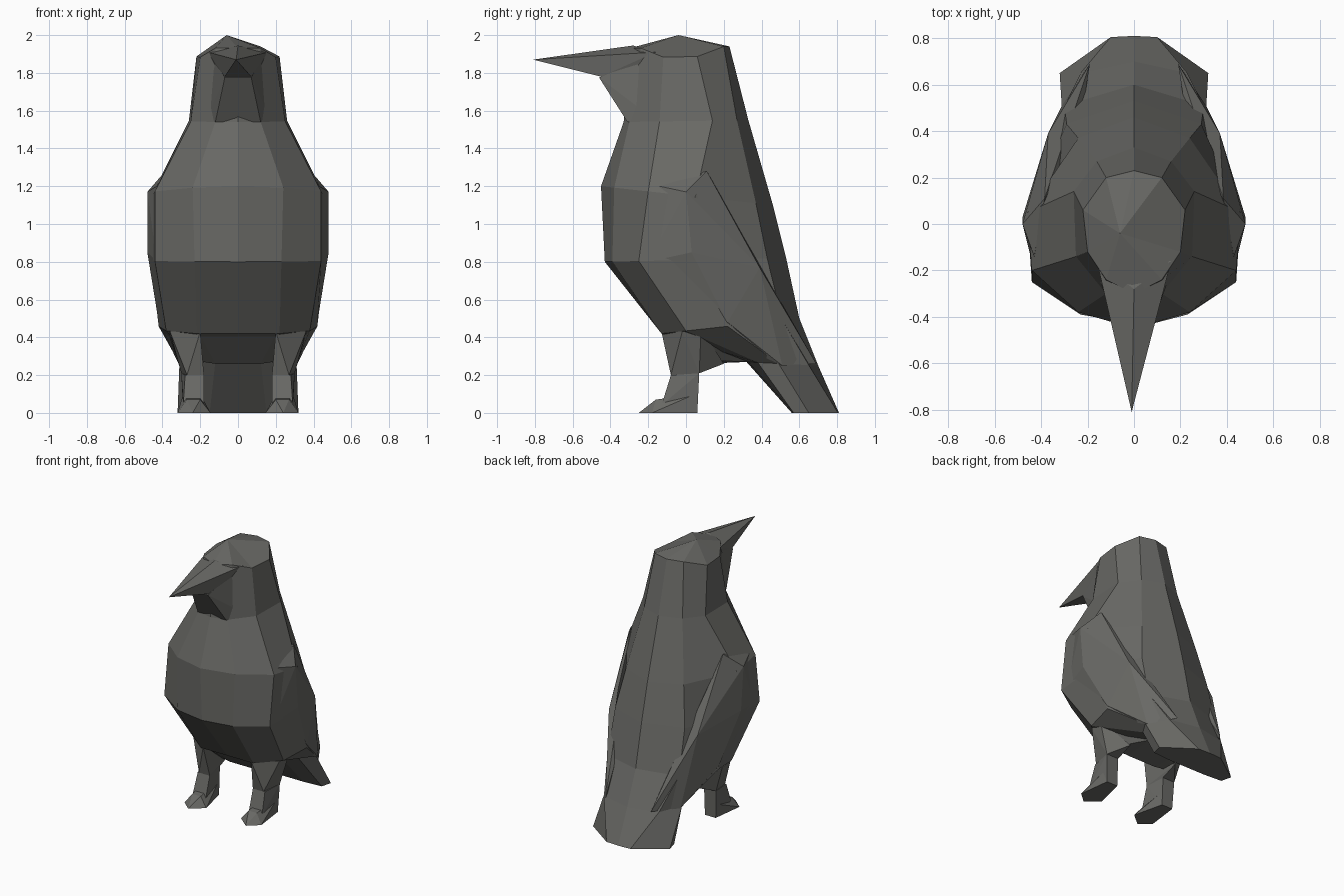
import bpy, bmesh

if "Cube" in bpy.data.objects:
    bpy.data.objects.remove(bpy.data.objects["Cube"])

mat = bpy.data.materials.new("dark_feather")
mat.diffuse_color = (.14, .14, .13, 1)
mat.use_nodes = True
mat.node_tree.nodes["Principled BSDF"].inputs["Base Color"].default_value = mat.diffuse_color


def finish(name, bm):
    bmesh.ops.recalc_face_normals(bm, faces=bm.faces[:])
    mesh = bpy.data.meshes.new(name)
    bm.to_mesh(mesh)
    bm.free()
    mesh.materials.append(mat)
    obj = bpy.data.objects.new(name, mesh)
    bpy.context.collection.objects.link(obj)
    return obj


def hull(name, points, side=1):
    """Faceted solid around a few points; side=-1 mirrors it across x."""
    bm = bmesh.new()
    for x, y, z in points:
        bm.verts.new((x * side, y, z))
    bmesh.ops.convex_hull(bm, input=bm.verts[:])
    loose = [v for v in bm.verts if not v.link_faces]
    bmesh.ops.delete(bm, geom=loose, context='VERTS')
    return finish(name, bm)


def both(points):
    return [(s * x, y, z) for s in (1, -1) for x, y, z in points]


# Body rings: (front y, z), (back y, z), half outline (x, y) front to back
rings = [
    ((-.30, 1.93), (.23, 1.94), [(.12, -.24), (.20, -.12), (.22, .06), (.12, .20)]),
    ((-.33, 1.54), (.33, 1.55), [(.12, -.30), (.25, -.14), (.26, .14), (.16, .27)]),
    ((-.45, 1.20), (.46, 1.10), [(.24, -.38), (.44, -.20), (.46, .05), (.24, .37)]),
    ((-.43, .80), (.53, .82), [(.23, -.39), (.44, -.25), (.46, .04), (.29, .43)]),
    ((-.13, .42), (.60, .50), [(.22, -.13), (.38, .00), (.42, .22), (.30, .51)]),
    ((.32, .27), (.70, .25), [(.12, .33), (.24, .38), (.31, .49), (.23, .65)]),
    ((.56, 0), (.81, 0), [(.15, .56), (.30, .57), (.32, .65), (.10, .805)]),
]

# Head, body and tail as one loft
bm = bmesh.new()
loops = []
for (yf, zf), (yb, zb), half in rings:
    height = lambda y: zf + (zb - zf) * (y - yf) / (yb - yf)
    outline = [(0, yf)] + half + [(0, yb)] + [(-x, y) for x, y in reversed(half)]
    loops.append([bm.verts.new((x, y, height(y))) for x, y in outline])
for i in (2, 3, 7, 8):  # temples sit lower than the brow and nape
    loops[0][i].co.z -= .05
n = len(loops[0])
for a, b in zip(loops, loops[1:]):
    for i in range(n):
        bm.faces.new((a[i], a[(i + 1) % n], b[(i + 1) % n], b[i]))
crown = bm.verts.new((-.06, -.04, 2.0))
for i in range(n):
    bm.faces.new((loops[0][i], loops[0][(i + 1) % n], crown))
bm.faces.new(loops[-1])
finish("body_and_tail", bm)

# Beak, throat under it, and lower belly
hull("beak", [(-.01, -.81, 1.87), (0, -.28, 1.945)] + both(
    [(.16, -.16, 1.91), (.12, -.28, 1.88), (.07, -.45, 1.78), (.10, -.30, 1.80)]))
hull("throat", both(
    [(.07, -.46, 1.775), (.12, -.26, 1.86), (.12, -.31, 1.54), (.18, -.15, 1.54)]))
hull("belly", both(
    [(.21, -.11, .43), (.12, .08, .26), (.13, .33, .27), (.25, .08, .28), (.32, .20, .44)]))

wing = [(.43, -.14, 1.20), (.48, 0, 1.17), (.385, .11, 1.28), (.48, .03, .85),
        (.43, -.20, .80), (.37, .39, .77), (.38, .06, .46), (.42, .22, .48),
        (.31, .51, .25), (.19, .69, .26), (.25, .30, .80)]
thigh = [(.20, -.13, .43), (.36, -.02, .43), (.37, .08, .45), (.20, .20, .26),
         (.18, -.08, .20), (.27, -.08, .20), (.30, .07, .21), (.20, .07, .21)]
shank = [(.18, -.08, .20), (.28, -.08, .20), (.30, .07, .21), (.20, .07, .21),
         (.20, .06, 0), (.29, .06, 0), (.18, -.13, .04), (.29, -.13, .04)]
foot = [(.20, -.16, .07), (.27, -.16, .07), (.20, .05, .10), (.29, .05, .10),
        (.20, .06, 0), (.29, .06, 0), (.145, -.17, 0), (.32, -.18, 0), (.24, -.25, 0)]

# Wings, legs and feet on both sides
for side, label in ((1, "right"), (-1, "left")):
    for part, pts in (("wing", wing), ("thigh", thigh), ("shank", shank), ("foot", foot)):
        hull(f"{label}_{part}", pts, side)
